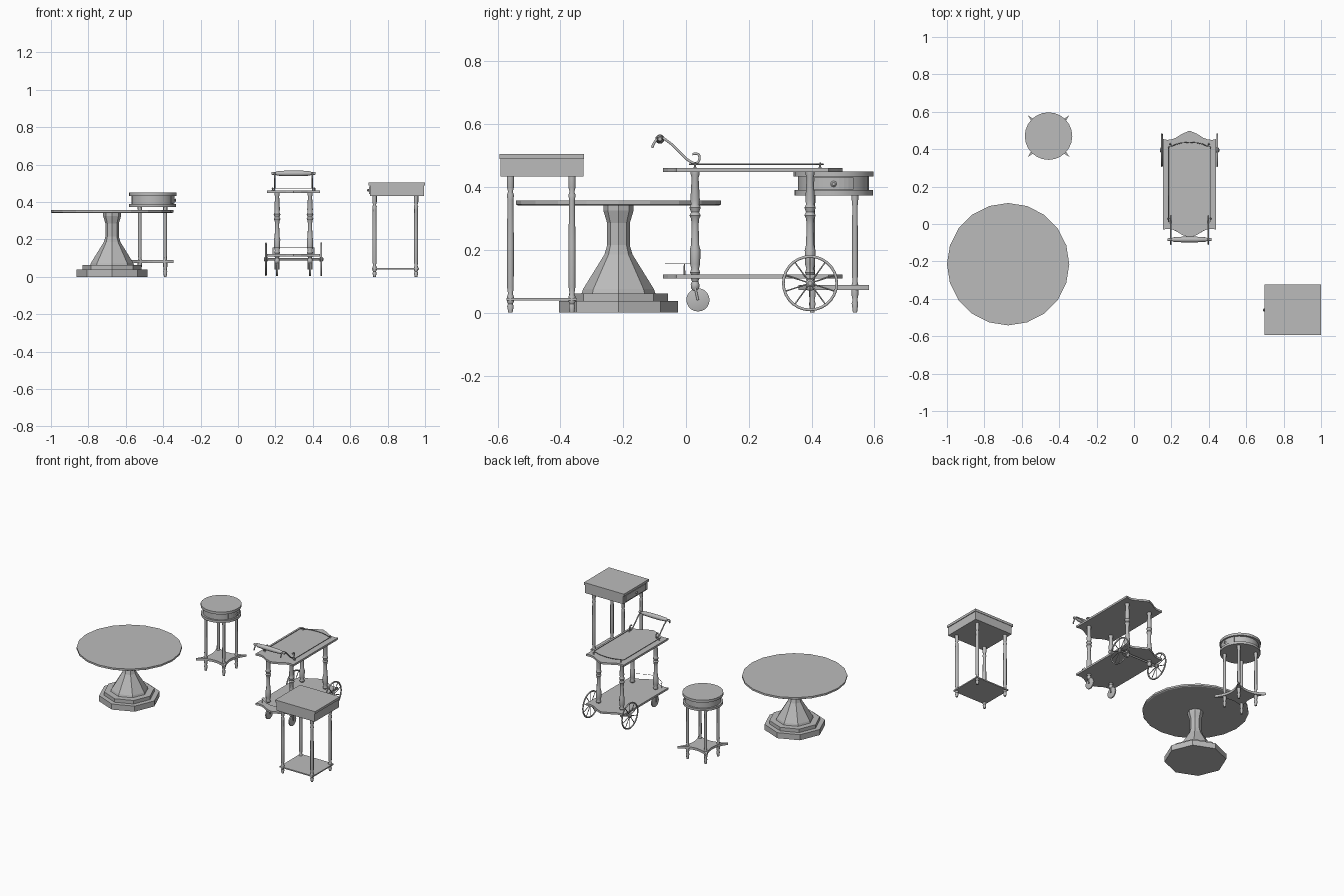
import bpy, bmesh, math
from mathutils import Vector

if "Cube" in bpy.data.objects:
    bpy.data.objects.remove(bpy.data.objects["Cube"])

# ---------- helpers ----------
grey = bpy.data.materials.new("dark_grey")
grey.diffuse_color = (0.5, 0.5, 0.5, 1)
grey.use_nodes = True
grey.node_tree.nodes["Principled BSDF"].inputs["Base Color"].default_value = grey.diffuse_color

def finish(name, bm, smooth=False):
    bmesh.ops.recalc_face_normals(bm, faces=bm.faces)
    me = bpy.data.meshes.new(name)
    bm.to_mesh(me)
    bm.free()
    me.materials.append(grey)
    ob = bpy.data.objects.new(name, me)
    bpy.context.collection.objects.link(ob)
    if smooth:
        bpy.ops.object.select_all(action='DESELECT')
        ob.select_set(True)
        bpy.context.view_layer.objects.active = ob
        bpy.ops.object.shade_smooth_by_angle(angle=math.radians(40))
    return ob

def lathe(name, prof, loc, n=12, axis='Z', smooth=True):
    """Closed turned solid; prof is a list of (radius, height)."""
    bm = bmesh.new()
    rings = []
    for r, h in prof:
        ring = []
        for i in range(n):
            a = 2 * math.pi * i / n
            p = (r * math.cos(a), r * math.sin(a), h)
            if axis == 'X':
                p = (p[2], p[0], p[1])
            ring.append(bm.verts.new(Vector(p) + Vector(loc)))
        rings.append(ring)
    for a, b in zip(rings, rings[1:]):
        for i in range(n):
            j = (i + 1) % n
            bm.faces.new((a[i], a[j], b[j], b[i]))
    bm.faces.new(rings[0])
    bm.faces.new(rings[-1])
    return finish(name, bm, smooth)

def box(name, x0, x1, y0, y1, z0, z1):
    return plate(name, [(x0, y0), (x1, y0), (x1, y1), (x0, y1)], z0, z1)

def plate(name, outline, z0, z1):
    bm = bmesh.new()
    f = bm.faces.new([bm.verts.new((x, y, z0)) for x, y in outline])
    ext = bmesh.ops.extrude_face_region(bm, geom=[f])
    vs = [v for v in ext['geom'] if isinstance(v, bmesh.types.BMVert)]
    bmesh.ops.translate(bm, verts=vs, vec=(0, 0, z1 - z0))
    if not any(g.calc_center_median().z < z0 + 1e-5 for g in bm.faces):
        bm.faces.new([v for v in bm.verts if v not in vs])
    return finish(name, bm)

def tube(name, pts, r, cyclic=False, curved=False):
    cu = bpy.data.curves.new(name, 'CURVE')
    cu.dimensions = '3D'
    cu.bevel_depth = r
    cu.bevel_resolution = 1
    cu.use_fill_caps = True
    cu.materials.append(grey)
    if curved:
        sp = cu.splines.new('BEZIER')
        sp.bezier_points.add(len(pts) - 1)
        sp.resolution_u = 4
        for b, p in zip(sp.bezier_points, pts):
            b.co = p
            b.handle_left_type = b.handle_right_type = 'AUTO'
    else:
        sp = cu.splines.new('POLY')
        sp.points.add(len(pts) - 1)
        for q, p in zip(sp.points, pts):
            q.co = (*p, 1)
    sp.use_cyclic_u = cyclic
    ob = bpy.data.objects.new(name, cu)
    bpy.context.collection.objects.link(ob)
    return ob

# ---------- round pedestal table ----------
P = (-0.673, -0.215, 0)
lathe("round_table_top", [(0.32, 0.341), (0.327, 0.345), (0.327, 0.357)], P, 20, smooth=False)
lathe("pedestal_base", [(0.19, 0), (0.19, 0.038)], P, 8, smooth=False)
lathe("pedestal_step", [(0.158, 0.038), (0.158, 0.062)], P, 8, smooth=False)
lathe("pedestal_column", [(0.118, 0.06), (0.113, 0.075), (0.045, 0.185), (0.036, 0.215),
                          (0.036, 0.285), (0.048, 0.325), (0.048, 0.342)], P, 8, smooth=False)

# ---------- round drum stand ----------
cx, cy = -0.457, 0.47
lathe("drum_top", [(0.127, 0.433), (0.127, 0.45)], (cx, cy, 0), 24)
lathe("drum_body", [(0.113, 0.39), (0.113, 0.436)], (cx, cy, 0), 24)
lathe("drum_bottom", [(0.125, 0.374), (0.125, 0.39)], (cx, cy, 0), 24)
arc = [math.radians(-32 + 8 * i) for i in range(9)]
plate("drum_drawer", [(cx + 0.118 * math.cos(a), cy + 0.118 * math.sin(a)) for a in arc]
      + [(cx + 0.09 * math.cos(a), cy + 0.09 * math.sin(a)) for a in reversed(arc)], 0.393, 0.431)
lathe("drum_knob", [(0.004, 0.115), (0.005, 0.118), (0.01, 0.121), (0.005, 0.126)],
      (cx, cy, 0.41), 8, 'X')
# star shelf with concave edges and pointed corners
star = []
for k in range(4):
    ca, sa = math.cos(k * math.pi / 2), math.sin(k * math.pi / 2)
    for i in range(8):
        t = -1 + i / 4
        x, y = 0.070 + 0.042 * t * t, 0.112 * t
        star.append((cx + x * ca - y * sa, cy + x * sa + y * ca))
plate("drum_shelf", star, 0.073, 0.089)
for sx in (-1, 1):
    for sy in (-1, 1):
        lathe("drum_leg", [(0.007, 0), (0.011, 0.03), (0.008, 0.04), (0.011, 0.055), (0.011, 0.09),
                           (0.008, 0.1), (0.01, 0.12), (0.009, 0.34), (0.011, 0.36), (0.011, 0.378)],
              (cx + 0.068 * sx, cy + 0.068 * sy, 0), 10)

# ---------- square drawer table ----------
qx, qy = 0.848, -0.459
box("square_table_top", qx - 0.151, 1.0, qy - 0.135, qy + 0.135, 0.489, 0.505)
box("square_table_case", qx - 0.142, qx + 0.147, qy - 0.132, qy + 0.132, 0.433, 0.49)
box("square_table_drawer", qx - 0.148, qx - 0.13, qy - 0.11, qy + 0.11, 0.442, 0.484)
lathe("square_table_knob", [(0.005, -0.157), (0.009, -0.153), (0.004, -0.147)], (qx, qy, 0.463), 8, 'X')
box("square_table_shelf", qx - 0.132, qx + 0.12, qy - 0.112, qy + 0.112, 0.039, 0.047)
for sx in (-1, 1):
    for sy in (-1, 1):
        lathe("square_table_leg", [(0.007, 0), (0.011, 0.02), (0.008, 0.028), (0.012, 0.036),
                                   (0.012, 0.05), (0.008, 0.06), (0.011, 0.08), (0.0115, 0.22),
                                   (0.01, 0.36), (0.012, 0.375), (0.008, 0.385), (0.012, 0.4),
                                   (0.012, 0.435)],
              (qx - 0.007 + 0.111 * sx, qy - 0.002 + 0.098 * sy, 0), 10)

# ---------- serving trolley ----------
tx, ty = 0.297, 0.212
quarter = [(0.142, 0.2), (0.142, 0.242), (0.122, 0.238), (0.1, 0.239), (0.075, 0.248), (0.04, 0.27)]
right = [(x, -y) for x, y in reversed(quarter)] + quarter
outline = [(0, -0.285)] + right + [(0, 0.287)] + [(-x, y) for x, y in reversed(right)]
outline = [(tx + x, ty + y) for x, y in outline]
plate("trolley_upper_tray", outline, 0.448, 0.461)
plate("trolley_lower_tray", outline, 0.109, 0.122)

post = [(0.012, 0.12), (0.016, 0.128), (0.012, 0.14), (0.016, 0.155), (0.017, 0.2), (0.013, 0.215),
        (0.011, 0.28), (0.013, 0.3), (0.018, 0.31), (0.013, 0.32), (0.018, 0.335), (0.013, 0.345),
        (0.015, 0.36), (0.011, 0.43), (0.014, 0.44), (0.014, 0.45)]
foot = [(0.007, 0.07), (0.013, 0.078), (0.014, 0.09), (0.01, 0.1), (0.014, 0.11)]
for s in (-1, 1):
    lx = tx + 0.088 * s
    for y in (0.029, 0.395):
        lathe("trolley_post", post, (lx, y, 0), 12)
        lathe("trolley_post_foot", foot, (lx, y, 0), 12)
    # small caster
    lathe("caster_wheel", [(0.032, -0.006), (0.037, -0.004), (0.037, 0.004), (0.032, 0.006)],
          (lx, 0.038, 0.041), 20, 'X')
    for d in (-0.009, 0.009):
        tube("caster_fork", [(lx + d, 0.028, 0.085), (lx + d, 0.038, 0.04)], 0.004)
    # big spoked wheel
    wx, wy, wz = tx + 0.148 * s, 0.395, 0.094
    rim = [(wx, wy + 0.085 * math.cos(i * math.pi / 14), wz + 0.085 * math.sin(i * math.pi / 14))
           for i in range(28)]
    tube("wheel_rim", rim, 0.005, cyclic=True)
    for i in range(10):
        a = math.pi * (i + 0.5) / 5
        tube("wheel_spoke", [(wx, wy, wz), (wx, wy + 0.084 * math.cos(a), wz + 0.084 * math.sin(a))], 0.0025)
    lathe("wheel_hub", [(0.007, -0.011), (0.013, -0.006), (0.013, 0.006), (0.007, 0.011)],
          (wx, wy, wz), 12, 'X')
    # scrolled handle arm
    arm = [(0.02, 0.505), (0.038, 0.505), (0.043, 0.492), (0.034, 0.477), (0.013, 0.482), (-0.025, 0.516),
           (-0.057, 0.545), (-0.083, 0.557), (-0.1, 0.543), (-0.108, 0.525)]
    tube("handle_arm", [(tx + 0.1 * s, y, z) for y, z in arm], 0.0045, curved=True)
    # rail posts
    for y in (0.029, 0.427):
        lathe("rail_post", [(0.006, 0.46), (0.003, 0.466), (0.004, 0.472), (0.002, 0.478)],
              (tx + (0.113 if y < 0.1 else 0.103) * s, y, 0), 8)
    lathe("lower_rail_post", [(0.003, 0.12), (0.002, 0.157)], (tx + 0.11 * s, -0.005, 0), 8)
lathe("wheel_axle", [(0.006, -0.15), (0.006, 0.15)], (tx, 0.395, 0.094), 10, 'X')
lathe("handle_bar", [(0.006, -0.118), (0.009, -0.112), (0.006, -0.1), (0.012, -0.085), (0.015, -0.04),
                     (0.015, 0.04), (0.012, 0.085), (0.006, 0.1), (0.009, 0.112), (0.006, 0.118)],
      (tx, -0.083, 0.553), 12, 'X')
# gallery rails following the tray ends
side = [(0.113, 0.01), (0.113, 0.405), (0.108, 0.415), (0.09, 0.418), (0.07, 0.427), (0.04, 0.434)]
rail = side + [(0, 0.437)] + [(-x, y) for x, y in reversed(side)]
tube("upper_rail", [(tx + x, y, 0.473) for x, y in rail], 0.0022)
low = [(0.11, 0.015), (0.11, -0.01), (0.085, -0.03), (0.05, -0.05)]
low = low + [(0, -0.065)] + [(-x, y) for x, y in reversed(low)]
tube("lower_rail", [(tx + x, y, 0.156) for x, y in low], 0.0012)
